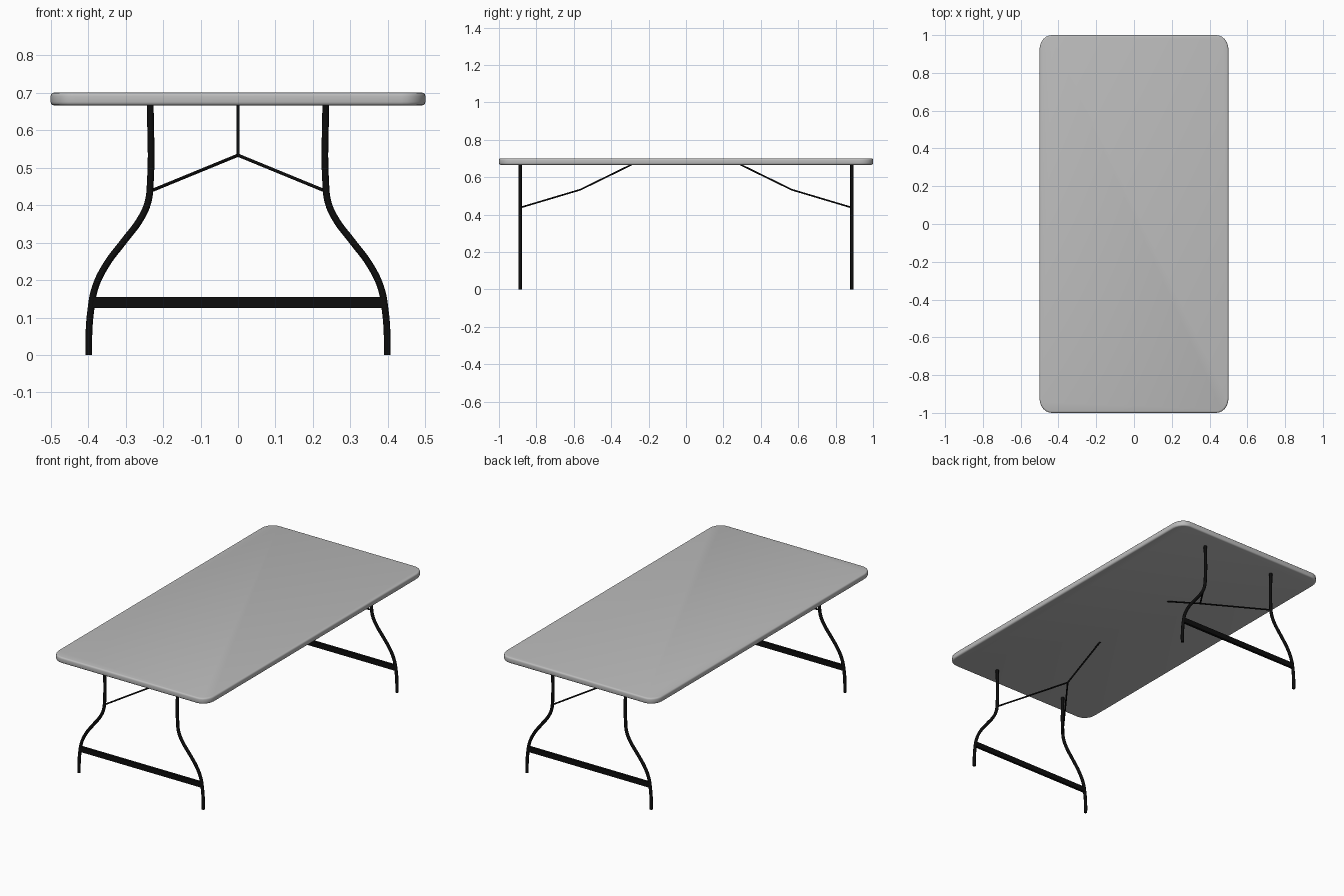
import bpy
import bmesh
from math import cos, sin, pi, radians
from mathutils import Matrix

cube = bpy.data.objects.get("Cube")
if cube:
    bpy.data.objects.remove(cube, do_unlink=True)


def make_material(name, value, roughness):
    mat = bpy.data.materials.new(name)
    mat.use_nodes = True
    color = (value, value, value, 1)
    mat.diffuse_color = color
    shader = mat.node_tree.nodes["Principled BSDF"]
    shader.inputs["Base Color"].default_value = color
    shader.inputs["Roughness"].default_value = roughness
    return mat


grey = make_material("grey_plastic", 0.5, 0.6)
black = make_material("black_metal", 0.004, 0.5)


def select_only(obj):
    bpy.ops.object.select_all(action="DESELECT")
    obj.select_set(True)
    bpy.context.view_layer.objects.active = obj


def add_mesh(name, bm, mat):
    mesh = bpy.data.meshes.new(name)
    bm.to_mesh(mesh)
    bm.free()
    mesh.materials.append(mat)
    obj = bpy.data.objects.new(name, mesh)
    bpy.context.collection.objects.link(obj)
    return obj


def tube(name, points, radius, smooth_path=False):
    """Round capped tube through the points, turned into a mesh."""
    curve = bpy.data.curves.new(name, "CURVE")
    curve.dimensions = "3D"
    curve.bevel_depth = radius
    curve.bevel_resolution = 2
    curve.use_fill_caps = True
    curve.resolution_u = 6
    spline = curve.splines.new("BEZIER")
    spline.bezier_points.add(len(points) - 1)
    for bp, co in zip(spline.bezier_points, points):
        bp.co = co
        bp.handle_left_type = bp.handle_right_type = "AUTO" if smooth_path else "VECTOR"
    if not smooth_path:
        curve.resolution_u = 1
    curve.materials.append(black)
    obj = bpy.data.objects.new(name, curve)
    bpy.context.collection.objects.link(obj)
    select_only(obj)
    bpy.ops.object.convert(target="MESH")
    obj = bpy.context.object
    bpy.ops.object.shade_smooth_by_angle(angle=radians(50))
    return obj


# Tabletop: rounded rectangle slab with softened rims
BOTTOM, TOP = 0.666, 0.70
RX, RY, STEPS = 0.065, 0.075, 6
bm = bmesh.new()
outline = []
for quarter, (sx, sy) in enumerate([(1, 1), (-1, 1), (-1, -1), (1, -1)]):
    for i in range(STEPS + 1):
        a = (quarter + i / STEPS) * pi / 2
        outline.append(bm.verts.new((sx * (0.5 - RX) + RX * cos(a),
                                     sy * (1 - RY) + RY * sin(a), BOTTOM)))
face = bm.faces.new(outline)
lifted = bmesh.ops.extrude_face_region(bm, geom=[face])["geom"]
bmesh.ops.translate(bm, vec=(0, 0, TOP - BOTTOM),
                    verts=[g for g in lifted if isinstance(g, bmesh.types.BMVert)])
bmesh.ops.recalc_face_normals(bm, faces=bm.faces)
tabletop = add_mesh("tabletop", bm, grey)
bevel = tabletop.modifiers.new("soft_rim", "BEVEL")
bevel.width = 0.009
bevel.segments = 3
bevel.limit_method = "ANGLE"
bevel.angle_limit = radians(40)
select_only(tabletop)
bpy.ops.object.modifier_apply(modifier="soft_rim")
bpy.ops.object.shade_smooth_by_angle(angle=radians(40))

# Leg sets: two bent legs, a flat crossbar and a folding brace at each end
LEG_Y = 0.887
LEG_PATH = [(0.234, 0.67), (0.234, 0.46), (0.241, 0.405), (0.262, 0.36),
            (0.305, 0.303), (0.352, 0.24), (0.381, 0.18), (0.393, 0.117),
            (0.398, 0.05), (0.398, 0)]
for end, sy in (("front", -1), ("back", 1)):
    y = sy * LEG_Y
    joint = (0, sy * 0.565, 0.533)
    for side, sx in (("left", 1), ("right", -1)):
        tube(f"{end}_{side}_leg", [(sx * x, y, z) for x, z in LEG_PATH], 0.009, True)
        tube(f"{end}_{side}_brace", [(sx * 0.234, y, 0.437), joint], 0.0045)
    tube(f"{end}_center_brace", [joint, (0, sy * 0.285, 0.67)], 0.0045)

    bm = bmesh.new()
    bmesh.ops.create_cube(bm, size=1, matrix=Matrix.Translation((0, y, 0.14))
                          @ Matrix.Diagonal((0.778, 0.015, 0.03, 1)))
    add_mesh(f"{end}_crossbar", bm, black)
